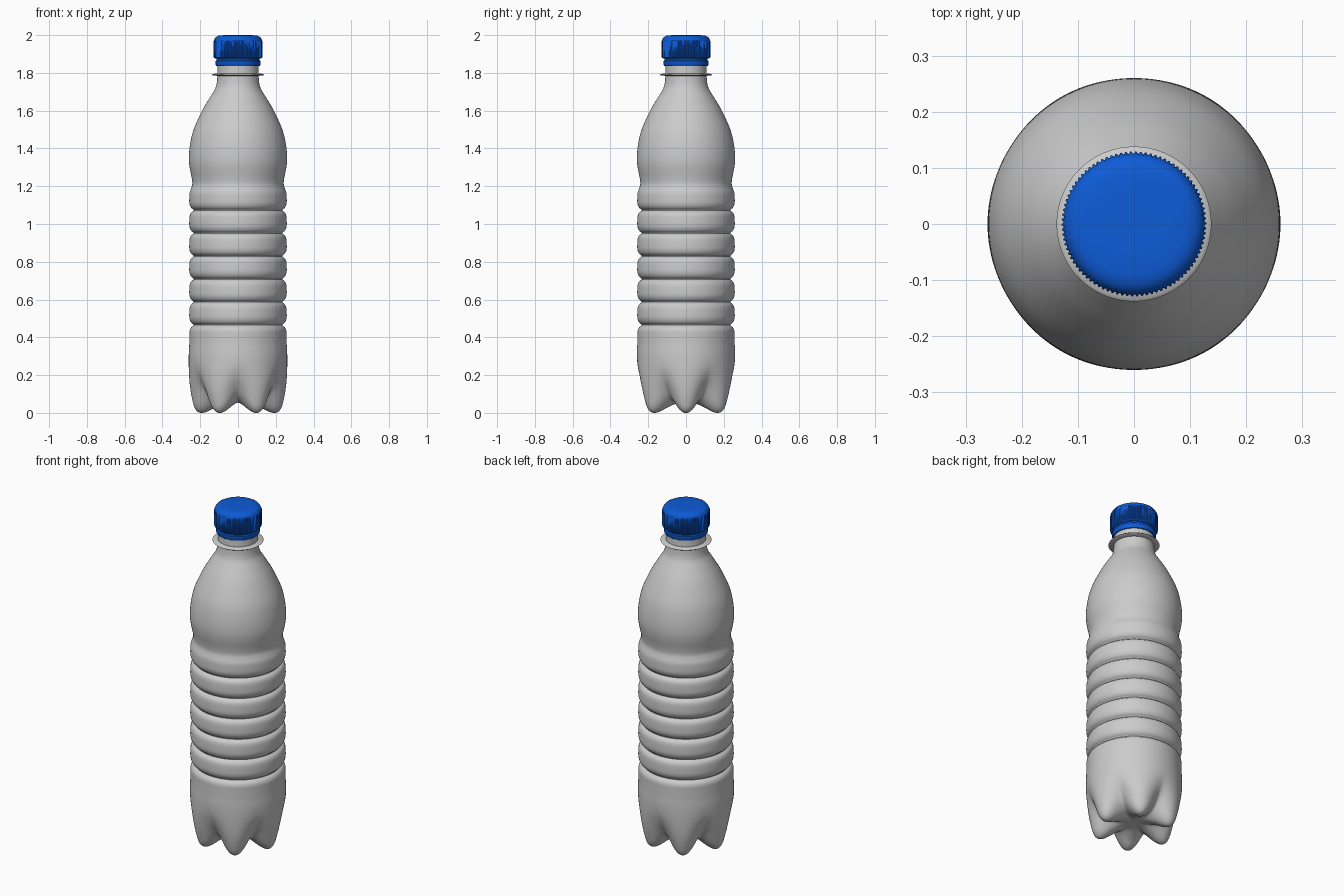
import bpy, bmesh, math
from mathutils import Vector

cube = bpy.data.objects.get("Cube")
if cube:
    bpy.data.objects.remove(cube)


def material(name, rgb):
    m = bpy.data.materials.new(name)
    m.use_nodes = True
    m.diffuse_color = (*rgb, 1)
    m.node_tree.nodes["Principled BSDF"].inputs["Base Color"].default_value = (*rgb, 1)
    return m


grey = material("pale grey plastic", (0.6, 0.6, 0.6))
blue = material("blue plastic", (0.004, 0.105, 0.68))


def smooth_path(points, steps=4):
    """Catmull-Rom curve through (radius, height) points."""
    p = [Vector(q) for q in points]
    p = [2 * p[0] - p[1]] + p + [2 * p[-1] - p[-2]]
    out = []
    for a, b, c, d in zip(p, p[1:], p[2:], p[3:]):
        for k in range(steps):
            t = k / steps
            out.append(0.5 * (2 * b + (c - a) * t + (2 * a - 5 * b + 4 * c - d) * t**2
                              + (3 * b - a - 3 * c + d) * t**3))
    return out + [p[-2]]


def revolve(name, profile_at, segments, mat, angle=40):
    """Loft a profile, which may change with the angle, around the z axis."""
    bm = bmesh.new()
    cols = []
    for i in range(segments):
        th = 2 * math.pi * i / segments
        cols.append([bm.verts.new((max(r, 0) * math.cos(th), max(r, 0) * math.sin(th), z))
                     for r, z in profile_at(i, th)])
    for i, col in enumerate(cols):
        nxt = cols[(i + 1) % segments]
        for j in range(len(col) - 1):
            bm.faces.new((col[j], nxt[j], nxt[j + 1], col[j + 1]))
    bmesh.ops.remove_doubles(bm, verts=bm.verts, dist=1e-5)
    bmesh.ops.recalc_face_normals(bm, faces=bm.faces)
    mesh = bpy.data.meshes.new(name)
    bm.to_mesh(mesh)
    bm.free()
    mesh.materials.append(mat)
    obj = bpy.data.objects.new(name, mesh)
    bpy.context.collection.objects.link(obj)
    bpy.ops.object.select_all(action="DESELECT")
    obj.select_set(True)
    bpy.context.view_layer.objects.active = obj
    bpy.ops.object.shade_smooth_by_angle(angle=math.radians(angle))
    return obj


# Base: six rounded feet with valleys between them
foot = smooth_path([(0, .055), (.06, .05), (.12, .028), (.165, .006), (.2, 0), (.226, .02),
                    (.242, .07), (.254, .14), (.26, .22), (.261, .3), (.258, .36)], 5)
valley = smooth_path([(0, .055), (.05, .054), (.1, .056), (.14, .066), (.17, .085), (.192, .11),
                      (.212, .14), (.236, .185), (.254, .24), (.26, .3), (.258, .36)], 5)

# Ribbed middle: evenly spaced grooves
ribs = [(.257, .41)]
for n in range(6):
    g = .465 + n * .1215
    ribs += [(.256, g - .03), (.249, g - .013), (.236, g - .003), (.236, g + .003),
             (.249, g + .015), (.257, g + .035), (.258, g + .062)]

# Waist, shoulder and neck
shoulder = [(.256, 1.165), (.247, 1.192), (.242, 1.215), (.246, 1.25), (.256, 1.3), (.26, 1.35),
            (.254, 1.42), (.235, 1.5), (.19, 1.6), (.152, 1.665), (.124, 1.71), (.115, 1.735),
            (.111, 1.76), (.109, 1.79), (.107, 1.85)]
upper = smooth_path([(.258, .36)] + ribs + shoulder)[1:]


def body_profile(i, th):
    w = (0.5 + 0.5 * math.cos(6 * th)) ** 0.8
    return [v.lerp(f, w) for f, v in zip(foot, valley)] + upper


revolve("bottle_body", body_profile, 144, grey, 50)

# Thin carrying collar on the neck
ring = [(.1, 1.784), (.132, 1.786), (.138, 1.79), (.132, 1.795), (.1, 1.797)]
revolve("neck_collar", lambda i, th: ring, 96, grey)

# Tamper band below the cap
band = [(.1, 1.836), (.114, 1.836), (.118, 1.842), (.118, 1.862), (.113, 1.867), (.113, 1.88)]
revolve("tamper_band", lambda i, th: band, 96, blue)


# Screw cap with a finely ridged side and a rounded top edge
def cap_profile(i, th):
    r = .129 if i % 4 < 2 else .1255
    return [(.1, 1.876), (.121, 1.876), (r, 1.882), (r, 1.968), (.124, 1.98), (.117, 1.99),
            (.106, 1.996), (.09, 1.999), (.05, 2), (0, 2)]


revolve("screw_cap", cap_profile, 360, blue)
